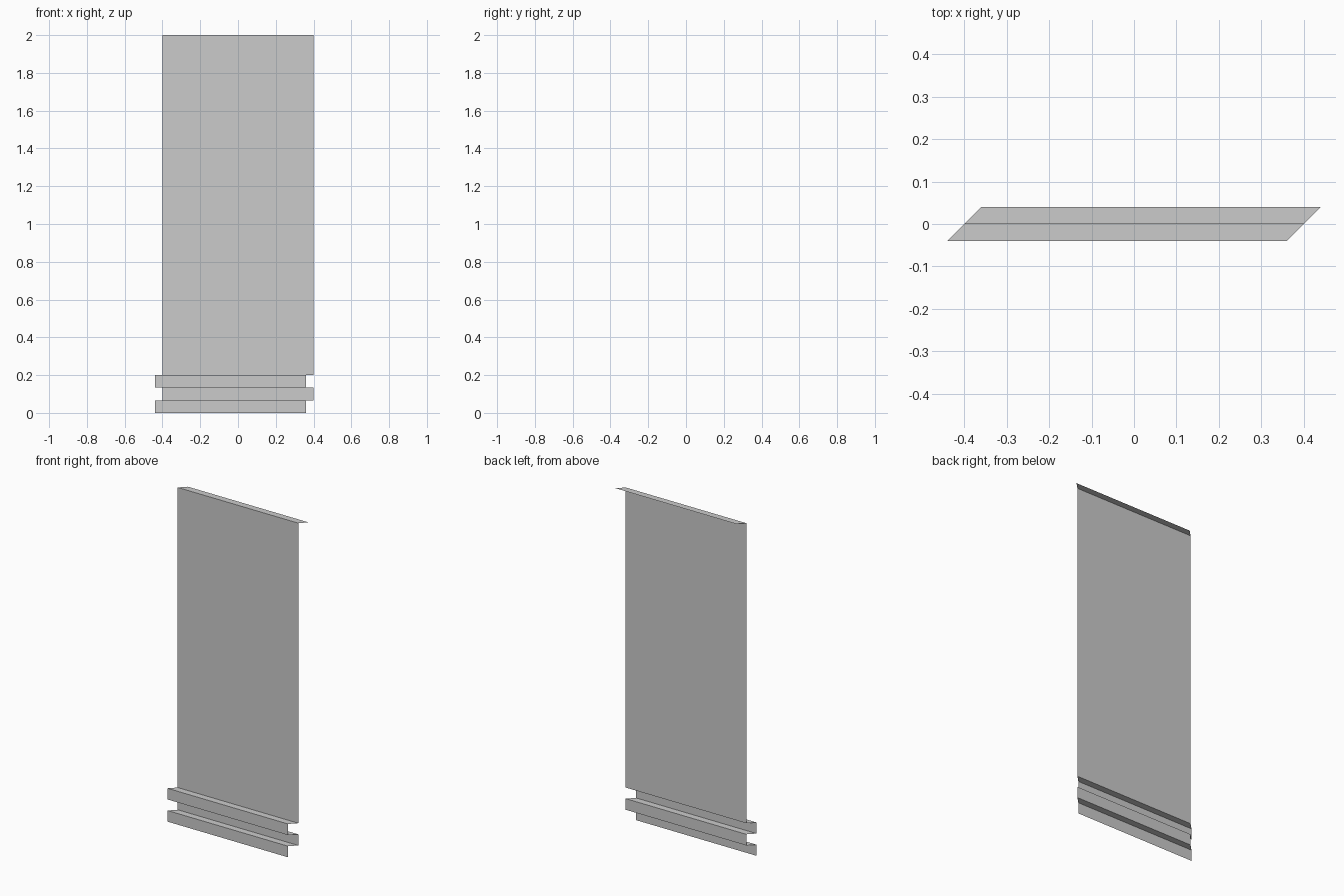
import bpy, bmesh

if "Cube" in bpy.data.objects:
    bpy.data.objects.remove(bpy.data.objects["Cube"])

HALF = 0.4   # half width of the sheet
D = 0.04     # fold depth; ends are mitred at 45 degrees
S = 0.2 / 3  # height of one corrugation step

# Folded profile (y, z): stepped base, tall panel, back lip at the top
profile = [(-D, 0), (-D, S), (0, S), (0, 2 * S), (-D, 2 * S),
           (-D, 3 * S), (0, 3 * S), (0, 2), (D, 2)]

# Open sheet swept along x, with both ends sheared by y
bm = bmesh.new()
left = [bm.verts.new((-HALF + y, y, z)) for y, z in profile]
right = [bm.verts.new((HALF + y, y, z)) for y, z in profile]
for i in range(len(profile) - 1):
    bm.faces.new((left[i], right[i], right[i + 1], left[i + 1]))

mesh = bpy.data.meshes.new("folded_panel")
bm.to_mesh(mesh)
bm.free()
panel = bpy.data.objects.new("folded_panel", mesh)
bpy.context.collection.objects.link(panel)
